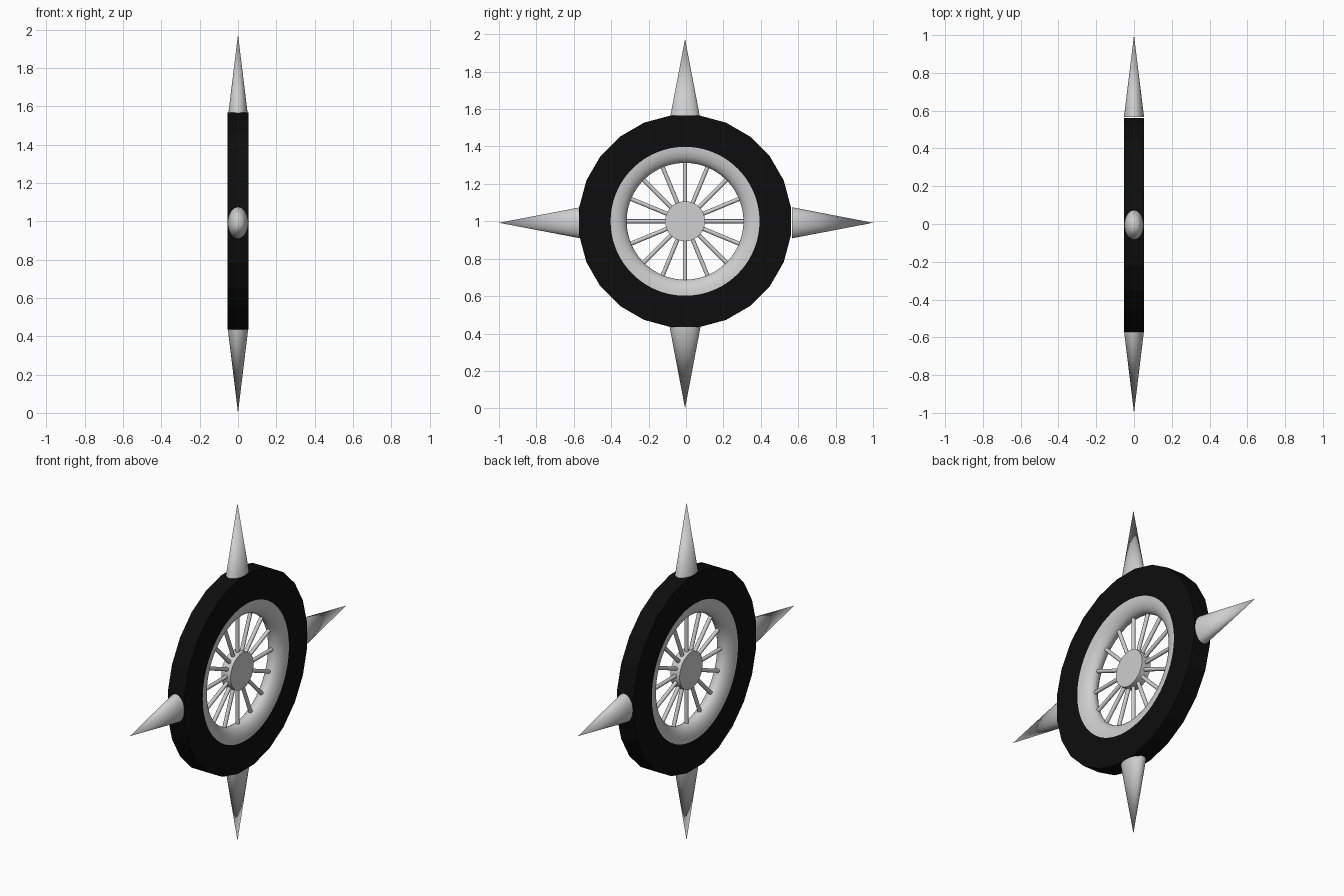
import bpy, bmesh, math
from mathutils import Matrix, Vector

if "Cube" in bpy.data.objects:
    bpy.data.objects.remove(bpy.data.objects["Cube"])

CENTRE = Vector((0, -0.005, 1.0))


def material(name, value):
    m = bpy.data.materials.new(name)
    m.diffuse_color = (value, value, value, 1)
    m.use_nodes = True
    m.node_tree.nodes["Principled BSDF"].inputs["Base Color"].default_value = m.diffuse_color
    return m


BLACK = material("black_rubber", 0.004)
GREY = material("light_grey_metal", 0.62)


def finish(name, bm, mat, angle=40):
    bmesh.ops.recalc_face_normals(bm, faces=bm.faces)
    me = bpy.data.meshes.new(name)
    bm.to_mesh(me)
    bm.free()
    me.materials.append(mat)
    ob = bpy.data.objects.new(name, me)
    bpy.context.collection.objects.link(ob)
    bpy.ops.object.select_all(action='DESELECT')
    bpy.context.view_layer.objects.active = ob
    ob.select_set(True)
    if angle:
        bpy.ops.object.shade_smooth_by_angle(angle=math.radians(angle))
    return ob


def on_wheel(bm, x, r, a):
    return bm.verts.new(CENTRE + Vector((x, r * math.cos(a), r * math.sin(a))))


def cone(name, r1, r2, start, end, sides, squash=1.0, angle=40):
    """Rod or spike from start to end, optionally flattened along x."""
    start, end = Vector(start), Vector(end)
    axis = end - start
    bm = bmesh.new()
    bmesh.ops.create_cone(bm, cap_ends=True, segments=sides, radius1=r1, radius2=r2, depth=axis.length)
    place = (Matrix.Translation((start + end) / 2) @ Matrix.Diagonal((squash, 1, 1, 1))
             @ axis.to_track_quat('Z', 'Y').to_matrix().to_4x4())
    bm.transform(place)
    return finish(name, bm, GREY, angle)


# Tyre: faceted outer edge, round inner edge, flat side walls
W = 0.054
SIDES, SUB = 24, 4
bm = bmesh.new()
N = SIDES * SUB
rings = []
for x, outer in ((-W, False), (-W, True), (W, True), (W, False)):
    ring = []
    for i in range(N):
        a = 2 * math.pi * (i + SUB / 2) / N
        r = 0.398
        if outer:
            half = math.pi / SIDES
            off = (i % SUB) * 2 * half / SUB - half
            r = 0.571 * math.cos(half) / math.cos(off)
        ring.append(on_wheel(bm, x, r, a))
    rings.append(ring)
for k in range(4):
    p, q = rings[k], rings[(k + 1) % 4]
    for i in range(N):
        j = (i + 1) % N
        bm.faces.new((p[i], p[j], q[j], q[i]))
finish("tyre", bm, BLACK, 10)

# Rim: rounded inner half of a flattened ring
bm = bmesh.new()
STEPS, SEG = 14, 96
rings = []
for k in range(STEPS + 1):
    t = math.pi * k / STEPS
    x, r = -W * math.cos(t), 0.398 - 0.086 * math.sin(t)
    rings.append([on_wheel(bm, x, r, 2 * math.pi * i / SEG) for i in range(SEG)])
for p, q in zip(rings, rings[1:]):
    for i in range(SEG):
        j = (i + 1) % SEG
        bm.faces.new((p[i], p[j], q[j], q[i]))
finish("rim", bm, GREY)

# Hub
cone("hub", 0.107, 0.107, CENTRE - Vector((0.03, 0, 0)), CENTRE + Vector((0.03, 0, 0)), 32)

# Spokes
for i in range(16):
    a = 2 * math.pi * i / 16
    d = Vector((0, math.cos(a), math.sin(a)))
    cone(f"spoke_{i + 1}", 0.011, 0.011, CENTRE + d * 0.08, CENTRE + d * 0.325, 12)

# Spikes, flattened to the tyre width
ZC = 0.992
for name, start, end in (
        ("spike_front", (0, -0.565, ZC), (0, -1, ZC)),
        ("spike_back", (0, 0.567, ZC), (0, 1, ZC)),
        ("spike_top", (0, -0.005, 1.54), (0, -0.005, 1.975)),
        ("spike_bottom", (0, -0.005, 0.437), (0, -0.005, 0.0))):
    cone(name, 0.083, 0.0, start, end, 32, squash=0.64)
